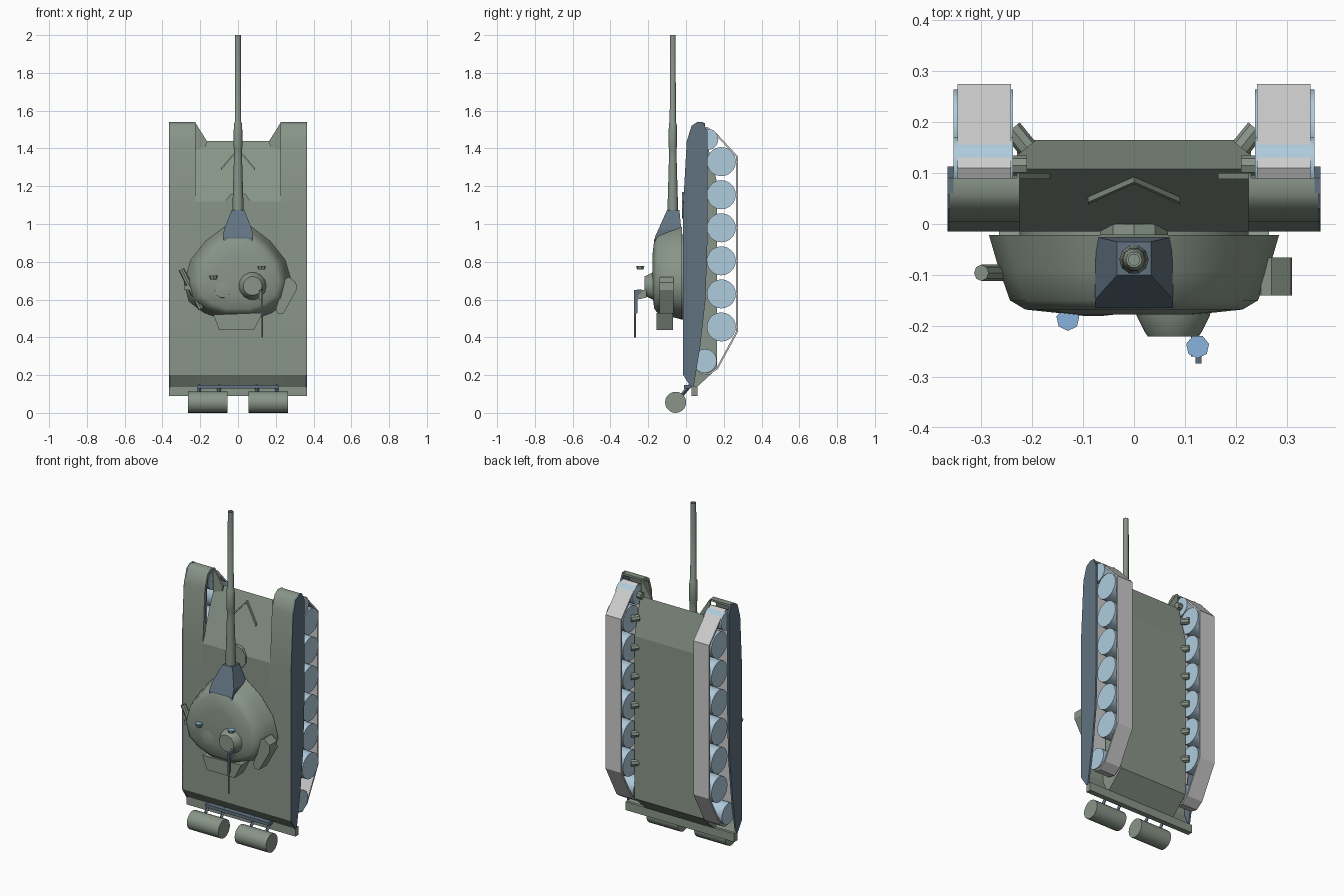
import bpy, bmesh, math
from mathutils import Vector

if "Cube" in bpy.data.objects:
    bpy.data.objects.remove(bpy.data.objects["Cube"])


def material(name, rgb):
    m = bpy.data.materials.new(name)
    m.diffuse_color = (*rgb, 1)
    m.use_nodes = True
    m.node_tree.nodes["Principled BSDF"].inputs["Base Color"].default_value = m.diffuse_color
    return m


GREEN = material("hull_green", (0.25, 0.30, 0.25))
SLATE = material("slate", (0.12, 0.17, 0.22))
BLUE = material("wheel_blue", (0.43, 0.60, 0.72))
LENS = material("lens_blue", (0.25, 0.45, 0.72))


def finish(name, bm, mat, angle=None):
    bmesh.ops.recalc_face_normals(bm, faces=bm.faces)
    me = bpy.data.meshes.new(name)
    bm.to_mesh(me)
    bm.free()
    ob = bpy.data.objects.new(name, me)
    bpy.context.collection.objects.link(ob)
    if mat:
        me.materials.append(mat)
    if angle:
        bpy.ops.object.select_all(action='DESELECT')
        ob.select_set(True)
        bpy.context.view_layer.objects.active = ob
        bpy.ops.object.shade_smooth_by_angle(angle=math.radians(angle))
    return ob


def loft(name, rings, mat=GREEN, caps=True, angle=None):
    """Skin a list of closed rings that have equal point counts."""
    bm = bmesh.new()
    vs = [[bm.verts.new(p) for p in r] for r in rings]
    n = len(vs[0])
    for a, b in zip(vs, vs[1:]):
        for i in range(n):
            j = (i + 1) % n
            bm.faces.new((a[i], a[j], b[j], b[i]))
    if caps:
        bm.faces.new(vs[0])
        bm.faces.new(vs[-1])
    return finish(name, bm, mat, angle)


def side_prism(name, yz, x0, x1, mat=GREEN, **kw):
    return loft(name, [[(x, y, z) for y, z in yz] for x in (x0, x1)], mat, **kw)


def top_prism(name, xz, y0, y1, mat=GREEN, **kw):
    return loft(name, [[(x, y, z) for x, z in xz] for y in (y0, y1)], mat, **kw)


def box(name, x0, x1, y0, y1, z0, z1, mat=GREEN):
    return side_prism(name, [(y0, z0), (y1, z0), (y1, z1), (y0, z1)], x0, x1, mat)


def rod(name, a, b, r1, r2=None, seg=16, mat=GREEN, angle=40):
    """Cylinder or cone between two points."""
    a, b = Vector(a), Vector(b)
    d = b - a
    bm = bmesh.new()
    bmesh.ops.create_cone(bm, cap_ends=True, segments=seg, radius1=r1,
                          radius2=r1 if r2 is None else r2, depth=d.length)
    rot = d.to_track_quat('Z', 'Y').to_matrix().to_4x4()
    bm.transform(rot)
    bmesh.ops.translate(bm, vec=(a + b) / 2, verts=bm.verts)
    return finish(name, bm, mat, angle)


# Central hull and rear plate
side_prism("hull", [(-.015, .2), (-.015, 1.12), (.108, 1.44), (.165, 1.22),
                    (.165, .235), (.05, .13), (.025, .14)], -.23, .23)
box("rear_plate", -.365, .365, .028, .06, .09, .14)
side_prism("rear_deck_slope", [(-.015, .2), (.028, .138), (.045, .138), (.01, .215)], -.365, .365)

track_path = [(.11, 1.51), (.155, 1.48), (.27, 1.357), (.27, .43), (.165, .235),
              (.12, .205), (.075, .215), (.04, .27), (.045, 1.42), (.07, 1.49)]
fender = [(-.015, .2), (-.015, 1.1), (.004, 1.44), (.03, 1.52), (.06, 1.54), (.09, 1.537),
          (.09, 1.525), (.04, 1.505), (.02, 1.43), (.008, 1.1), (.008, .2)]
skirt = [(-.015, .2), (-.015, 1.1), (.004, 1.44), (.03, 1.52), (.06, 1.54), (.09, 1.54),
         (.113, 1.49), (.113, .9), (.103, .6), (.075, .35), (.04, .135), (.028, .135)]

for s, side in ((1, "right"), (-1, "left")):
    # Fender, side skirt and the gusset joining fender to the nose
    side_prism(side + "_fender", fender, s * .225, s * .362, angle=40)
    side_prism(side + "_skirt", skirt, s * .355, s * .366, SLATE)
    top_prism(side + "_gusset", [(s * .165, 1.44), (s * .225, 1.535), (s * .23, 1.535),
                                 (s * .23, 1.39), (s * .17, 1.41)], .088, .1)
    # Track band and wheels
    t = side_prism(side + "_track", track_path, s * .242, s * .347, None, caps=False)
    sol = t.modifiers.new("thickness", 'SOLIDIFY')
    sol.thickness, sol.offset = .01, 0
    wheels = [(.187, 1.33 - .175 * i, .077) for i in range(6)]
    for i, (y, z, r) in enumerate(wheels + [(.115, 1.448, .056), (.1, .275, .063)]):
        rod(f"{side}_wheel_{i}", (s * .238, y, z), (s * .355, y, z), r, seg=20, mat=BLUE)
        rod(f"{side}_axle_{i}", (s * .21, y if i > 5 else .15, z), (s * .24, y, z), .02, seg=8)
    # Rear fuel drum and its brackets
    rod(side + "_fuel_drum", (s * .055, -.055, .056), (s * .265, -.055, .056), .056, seg=20)
    for x in (.1, .205):
        rod(f"{side}_drum_bracket_{x}", (s * x, -.045, .065), (s * x, .02, .145), .01,
            seg=4, mat=SLATE, angle=None)
    # Splash guard arm on the glacis
    side_pts = [(0, 1.39), (0, 1.4), (s * .09, 1.297), (s * .09, 1.285)]
    loft(side + "_splash_guard", [[(x, -.015 + (z - 1.12) * .384 - h, z) for x, z in side_pts]
                                  for h in (-.005, .01)])
box("drum_crossbar", -.215, .215, -.01, .025, .128, .147, SLATE)

# Driver hatch and turret ring
rod("driver_hatch", (0, .0, 1.1), (0, -.022, 1.1), .07, seg=10, angle=None)
rod("turret_ring", (0, .0, .72), (0, -.03, .72), .225, seg=24)

# Turret shell: one outline shrunk towards the roof
half = [(.07, .985), (.17, .91), (.25, .81), (.285, .69), (.26, .59), (.18, .53), (.08, .495)]
outline = half + [(-x, z) for x, z in reversed(half)]
steps = [(-.022, 1), (-.09, .93), (-.15, .855), (-.168, .75), (-.178, .42)]
loft("turret", [[(x * k, y, .72 + (z - .72) * k) for x, z in outline] for y, k in steps], angle=45)

# Mantlet and gun barrel
mant = [(.88, .077, -.165, -.025), (.93, .077, -.165, -.025), (.97, .075, -.147, -.025),
        (1.075, .033, -.1, -.035)]
loft("gun_mantlet", [[(-w, a, z), (w, a, z), (w, b, z), (-w, b, z)] for z, w, a, b in mant], SLATE)
barrel = [(.029, 1.05), (.029, 1.1), (.021, 1.36), (.021, 1.4), (.024, 1.41), (.022, 1.53),
          (.017, 1.54), (.016, 2), (.011, 2), (.011, 1.93)]
loft("gun_barrel", [[(r * math.cos(a * math.tau / 10), -.07 + r * math.sin(a * math.tau / 10), z)
                     for a in range(10)] for r, z in barrel], angle=40)

# Stowage boxes on the turret side and rear
top_prism("rear_stowage_box", [(-.13, .52), (-.1, .44), (.085, .44), (.13, .53)], -.155, -.068)
top_prism("side_stowage_box", [(.2, .55), (.21, .525), (.24, .525), (.31, .65), (.308, .69),
                               (.27, .72), (.25, .71)], -.14, -.066)

# Snorkel tube on the left of the turret
rod("snorkel_tube", (-.3, -.096, .76), (-.195, -.096, .55), .016, seg=8)
box("snorkel_mount", -.285, -.2, -.11, -.08, .65, .675)

# Commander cupola, loader hatch and lamps
ring = [(math.cos(i * math.tau / 14), math.sin(i * math.tau / 14)) for i in range(14)]
loft("cupola", [[(.077 + c * r, y, .672 + d * r) for c, d in ring]
                for y, r in ((-.165, .075), (-.18, .072), (-.212, .056), (-.221, .05))], angle=40)
loft("loader_hatch", [[(-.08 + c * r, y, .65 + d * r) for c, d in ring]
                      for y, r in ((-.165, .043), (-.178, .041), (-.181, .015))], angle=40)
rod("turret_lamp", (-.13, -.187, .705), (-.13, -.187, .725), .015, .023, seg=7, mat=GREEN)
rod("turret_lamp_lens", (-.13, -.187, .724), (-.13, -.187, .727), .022, seg=7, mat=LENS)
rod("cupola_lamp", (.125, -.241, .76), (.125, -.241, .775), .018, .023, seg=7, mat=GREEN)
rod("cupola_lamp_lens", (.125, -.241, .774), (.125, -.241, .777), .022, seg=7, mat=LENS)

# Roof machine gun
side_prism("machine_gun_body", [(-.274, .65), (-.235, .655), (-.235, .635), (-.255, .625),
                                (-.258, .53), (-.274, .515)], .121, .133, SLATE)
rod("machine_gun_barrel", (.128, -.27, .4), (.128, -.27, .55), .004, seg=6)
side_prism("machine_gun_mount", [(-.26, .64), (-.21, .655), (-.21, .61), (-.26, .6)], .112, .128)
